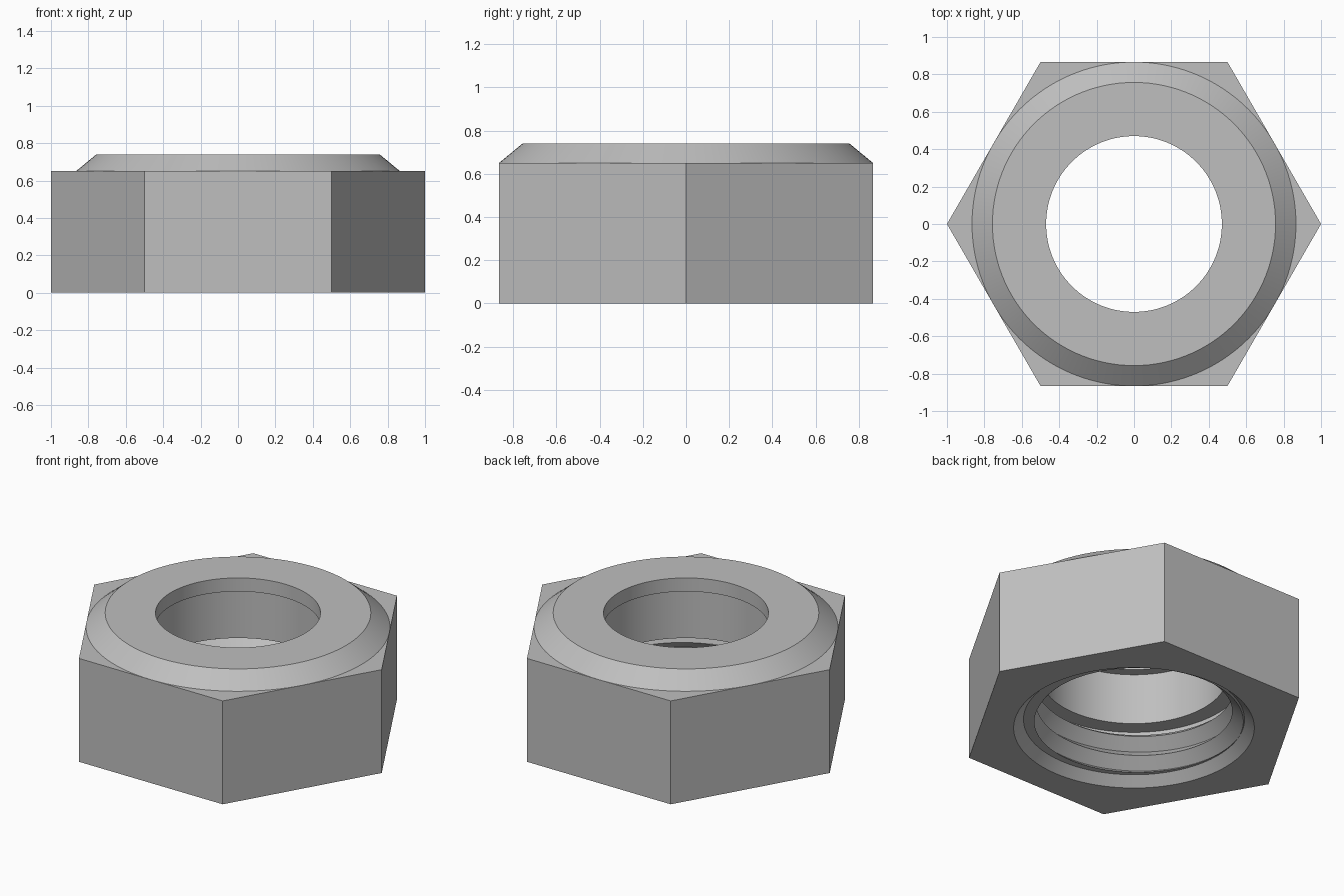
import bpy, bmesh
from math import pi, cos, sin, radians

if "Cube" in bpy.data.objects:
    bpy.data.objects.remove(bpy.data.objects["Cube"], do_unlink=True)

STEPS = 120            # columns around the axis, a multiple of six
FLAT = cos(pi / 6)     # half the width across the flats
MAJOR, MINOR = 0.63, 0.56
LOW, HIGH, PITCH = 0.055, 0.29, 0.125

steel = bpy.data.materials.new("brushed grey steel")
steel.use_nodes = True
steel.diffuse_color = (0.52, 0.52, 0.52, 1)
steel.node_tree.nodes["Principled BSDF"].inputs["Base Color"].default_value = steel.diffuse_color


def hex_radius(angle):
    """Distance from the axis to the side of the hexagon."""
    return FLAT / cos(angle % (pi / 3) - pi / 6)


def sweep(name, profile):
    """Join the (radius, z) rows that profile(angle) gives around the axis."""
    bm = bmesh.new()
    columns = []
    for i in range(STEPS + 1):
        a = 2 * pi * i / STEPS
        columns.append([bm.verts.new((r * cos(a), r * sin(a), z)) for r, z in profile(a)])
    for left, right in zip(columns, columns[1:]):
        for k in range(len(left) - 1):
            bm.faces.new((left[k], right[k], right[k + 1], left[k + 1]))
    bmesh.ops.remove_doubles(bm, verts=bm.verts, dist=1e-5)
    bmesh.ops.dissolve_degenerate(bm, edges=bm.edges, dist=1e-5)
    mesh = bpy.data.meshes.new(name)
    bm.to_mesh(mesh)
    bm.free()
    mesh.materials.append(steel)
    obj = bpy.data.objects.new(name, mesh)
    bpy.context.collection.objects.link(obj)
    bpy.ops.object.select_all(action="DESELECT")
    obj.select_set(True)
    bpy.context.view_layer.objects.active = obj
    bpy.ops.object.shade_smooth_by_angle(angle=radians(25))
    return obj


# Hexagonal body: stepped bore, chamfered crown, flat sides, bottom lead-in
def body_profile(angle):
    side = hex_radius(angle)
    return [(MAJOR, HIGH), (MAJOR, 0.334), (0.53, 0.334), (0.53, 0.655),
            (0.47, 0.655), (0.47, 0.74), (0.757, 0.74), (FLAT, 0.65),
            (side, 0.65), (side, 0), (0.686, 0), (MAJOR, LOW)]


# Internal right-hand thread: a zigzag climbing one pitch per turn
def thread_profile(angle):
    rows = [(MAJOR, LOW)]
    lift = angle / (2 * pi)
    for k in range(-4, 9):
        z = min(max(PITCH * (k / 2 + lift), LOW), HIGH)
        phase = (z / PITCH - lift) % 1
        crest = 1 - abs(2 * phase - 1)
        rows.append((MAJOR + (MINOR - MAJOR) * crest, z))
    return rows + [(MAJOR, HIGH)]


for name, profile in (("hex_body", body_profile), ("inner_thread", thread_profile)):
    obj = sweep(name, profile)
    # Both profiles run so that the faces must point away from the metal
    bm = bmesh.new()
    bm.from_mesh(obj.data)
    bm.faces.ensure_lookup_table()
    # The first wall face lies in the bore, so it should face the axis
    wall = min(bm.faces, key=lambda f: abs(f.normal.z))
    centre = wall.calc_center_median()
    outward = wall.normal.dot(centre) > 0
    on_side = centre.xy.length > 0.8
    if outward != on_side:
        bmesh.ops.reverse_faces(bm, faces=bm.faces)
    bm.to_mesh(obj.data)
    bm.free()
